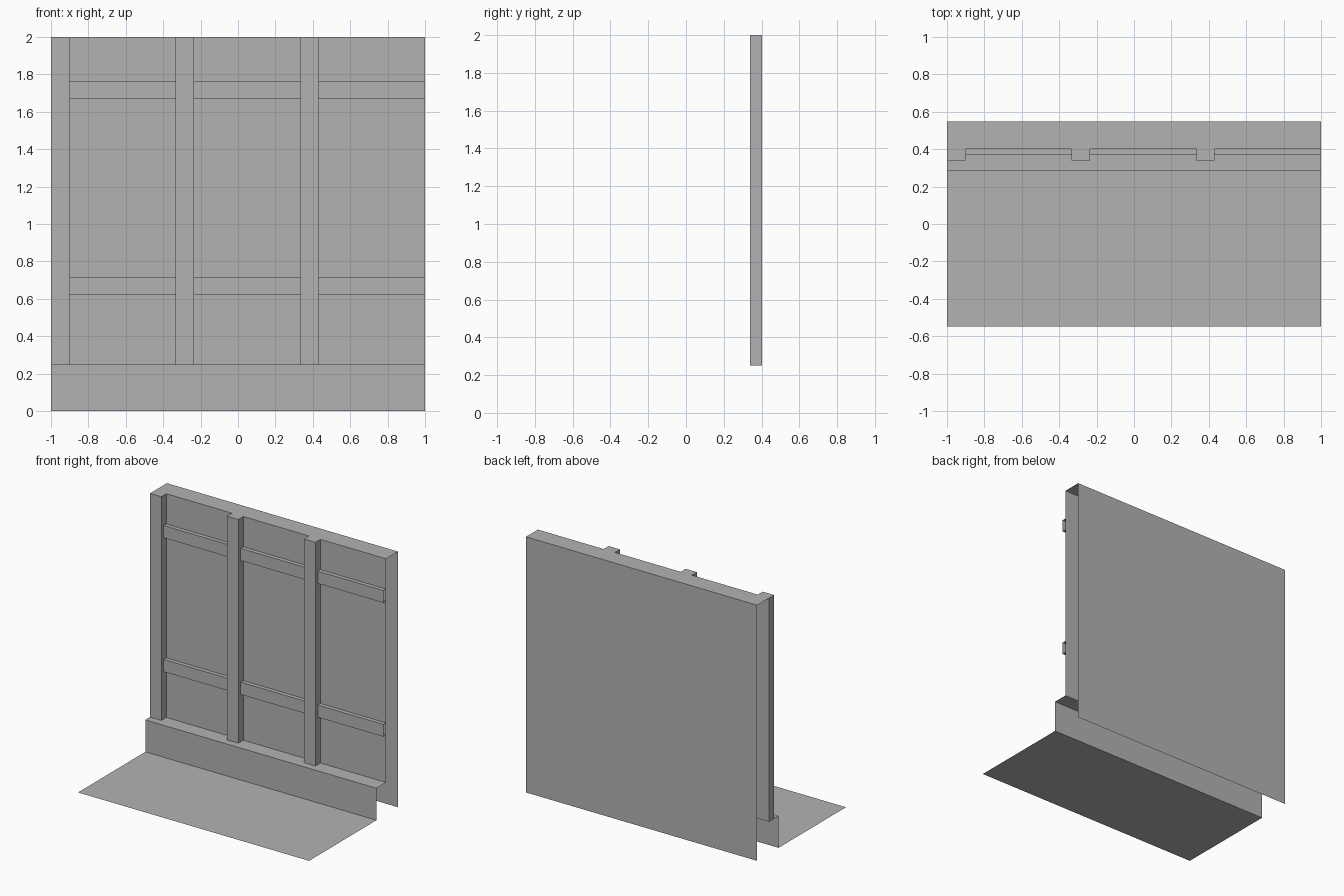
import bpy
import bmesh

cube = bpy.data.objects.get("Cube")
if cube:
    bpy.data.objects.remove(cube)

COLOUR = (0.45, 0.45, 0.45, 1)
grey = bpy.data.materials.new("plain grey")
grey.use_nodes = True
grey.diffuse_color = COLOUR
grey.node_tree.nodes["Principled BSDF"].inputs["Base Color"].default_value = COLOUR

WALL_Y, BACK_Y, SKIRT_Y = 0.402, 0.549, 0.283
SKIRT_Z, TOP_Z = 0.25, 2.0
POST_Y, POST_W = 0.34, 0.098
RAIL_Y, RAIL_H = 0.37, 0.096


def finish(name, bm):
    mesh = bpy.data.meshes.new(name)
    bm.to_mesh(mesh)
    bm.free()
    mesh.materials.append(grey)
    bpy.context.collection.objects.link(bpy.data.objects.new(name, mesh))


def sweep(name, profile, x0, x1):
    """Open-ended sheet: a (y, z) profile stretched from x0 to x1."""
    bm = bmesh.new()
    rows = [[bm.verts.new((x, y, z)) for x in (x0, x1)] for y, z in profile]
    for a, b in zip(rows, rows[1:]):
        bm.faces.new((a[0], a[1], b[1], b[0]))
    finish(name, bm)


def post(name, x0):
    """Upright box, open against the wall and the ledge."""
    bm = bmesh.new()
    bmesh.ops.create_cube(bm, size=1)
    for v in bm.verts:
        v.co.x = x0 + (v.co.x + 0.5) * POST_W
        v.co.y = WALL_Y if v.co.y > 0 else POST_Y
        v.co.z = TOP_Z if v.co.z > 0 else SKIRT_Z
    hidden = [f for f in bm.faces if f.normal.y > 0.5 or f.normal.z < -0.5]
    bmesh.ops.delete(bm, geom=hidden, context='FACES')
    finish(name, bm)


# Floor, ledge, wall, top and back as thin sheets
sweep("floor", [(-BACK_Y, 0), (SKIRT_Y, 0)], -1, 1)
sweep("base_ledge", [(SKIRT_Y, 0), (SKIRT_Y, SKIRT_Z), (WALL_Y, SKIRT_Z)], -1, 1)
sweep("wall_shell", [(WALL_Y, SKIRT_Z), (WALL_Y, TOP_Z),
                     (BACK_Y, TOP_Z), (BACK_Y, 0)], -1, 1)

# Three bays, each with a post and two rails
for i in range(3):
    x0 = -1 + i * 2 / 3
    post(f"post_{i + 1}", x0)
    for level, z in (("lower", 0.62), ("upper", 1.667)):
        sweep(f"{level}_rail_{i + 1}",
              [(WALL_Y, z), (RAIL_Y, z), (RAIL_Y, z + RAIL_H), (WALL_Y, z + RAIL_H)],
              x0 + POST_W, x0 + 2 / 3)
